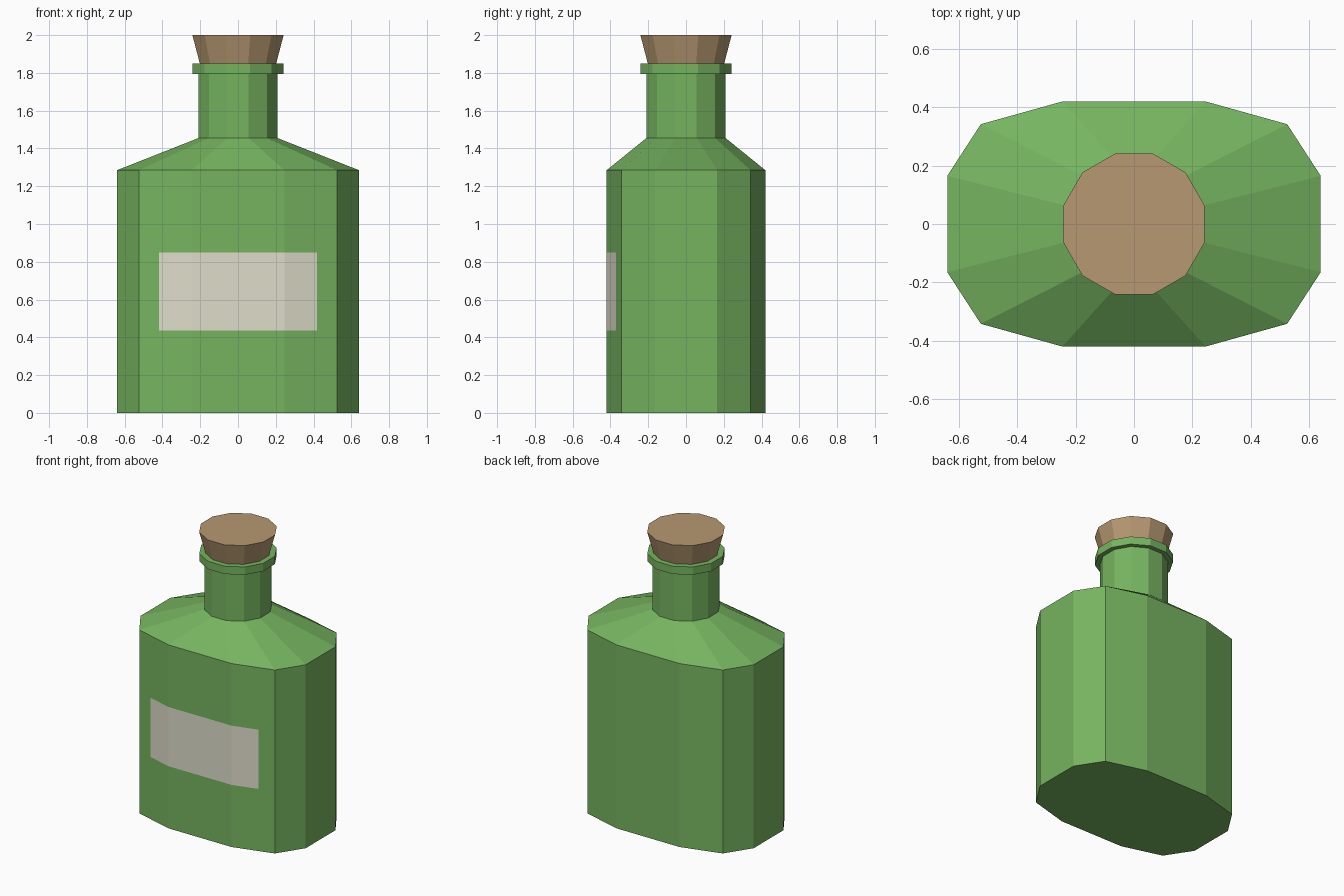
import bpy, bmesh, math
from mathutils import Vector

if "Cube" in bpy.data.objects:
    bpy.data.objects.remove(bpy.data.objects["Cube"])


def material(name, rgb):
    m = bpy.data.materials.new(name)
    lin = [((c / 255 + 0.055) / 1.055) ** 2.4 for c in rgb]
    m.diffuse_color = (*lin, 1)
    m.use_nodes = True
    m.node_tree.nodes["Principled BSDF"].inputs["Base Color"].default_value = m.diffuse_color
    return m


GREEN = material("green glass", (118, 180, 96))
PAPER = material("label paper", (223, 220, 201))
CORK = material("cork", (183, 152, 114))


def round_ring(r):
    # twelve sides, flats facing the axes
    return [(r * math.cos(math.radians(15 + 30 * i)),
             r * math.sin(math.radians(15 + 30 * i))) for i in range(12)]


def body_ring():
    # one quarter of the flask outline, mirrored around
    q = [(0.64, 0.165), (0.525, 0.342), (0.245, 0.42)]
    half = q + [(-x, y) for x, y in reversed(q)]
    return half + [(-x, -y) for x, y in half]


def loft(layers):
    bm = bmesh.new()
    rings = [[bm.verts.new((x, y, z)) for x, y in ring] for ring, z in layers]
    for a, b in zip(rings, rings[1:]):
        for i in range(12):
            j = (i + 1) % 12
            bm.faces.new((a[i], a[j], b[j], b[i]))
    bm.faces.new(rings[0][::-1])
    bm.faces.new(rings[-1])
    bm.normal_update()
    return bm


def finish(bm, name, mats):
    me = bpy.data.meshes.new(name)
    bm.to_mesh(me)
    bm.free()
    for m in mats:
        me.materials.append(m)
    ob = bpy.data.objects.new(name, me)
    bpy.context.collection.objects.link(ob)


# Bottle: body, shoulder, neck and lip
bottle = loft([(body_ring(), 0), (body_ring(), 1.285),
               (round_ring(0.217), 1.455), (round_ring(0.217), 1.795),
               (round_ring(0.249), 1.795), (round_ring(0.249), 1.85)])


def is_front(f):
    c = f.calc_center_median()
    return f.normal.y < -0.8 and abs(f.normal.z) < 0.01 and c.z < 1.28


# Label: cut into the front faces
for co, no in [((0, 0, 0.435), (0, 0, 1)), ((0, 0, 0.85), (0, 0, 1)),
               ((-0.418, 0, 0), (1, 0, 0)), ((0.418, 0, 0), (1, 0, 0))]:
    bottle.normal_update()
    faces = [f for f in bottle.faces if is_front(f)]
    edges = {e for f in faces for e in f.edges}
    verts = {v for f in faces for v in f.verts}
    bmesh.ops.bisect_plane(bottle, geom=faces + list(edges) + list(verts),
                           plane_co=Vector(co), plane_no=Vector(no))
bottle.normal_update()
for f in bottle.faces:
    c = f.calc_center_bounds()
    if is_front(f) and abs(c.x) < 0.418 and 0.435 < c.z < 0.85:
        f.material_index = 1
finish(bottle, "bottle", [GREEN, PAPER])

# Cork stopper
finish(loft([(round_ring(0.208), 1.845), (round_ring(0.25), 2.0)]),
       "cork_stopper", [CORK])
